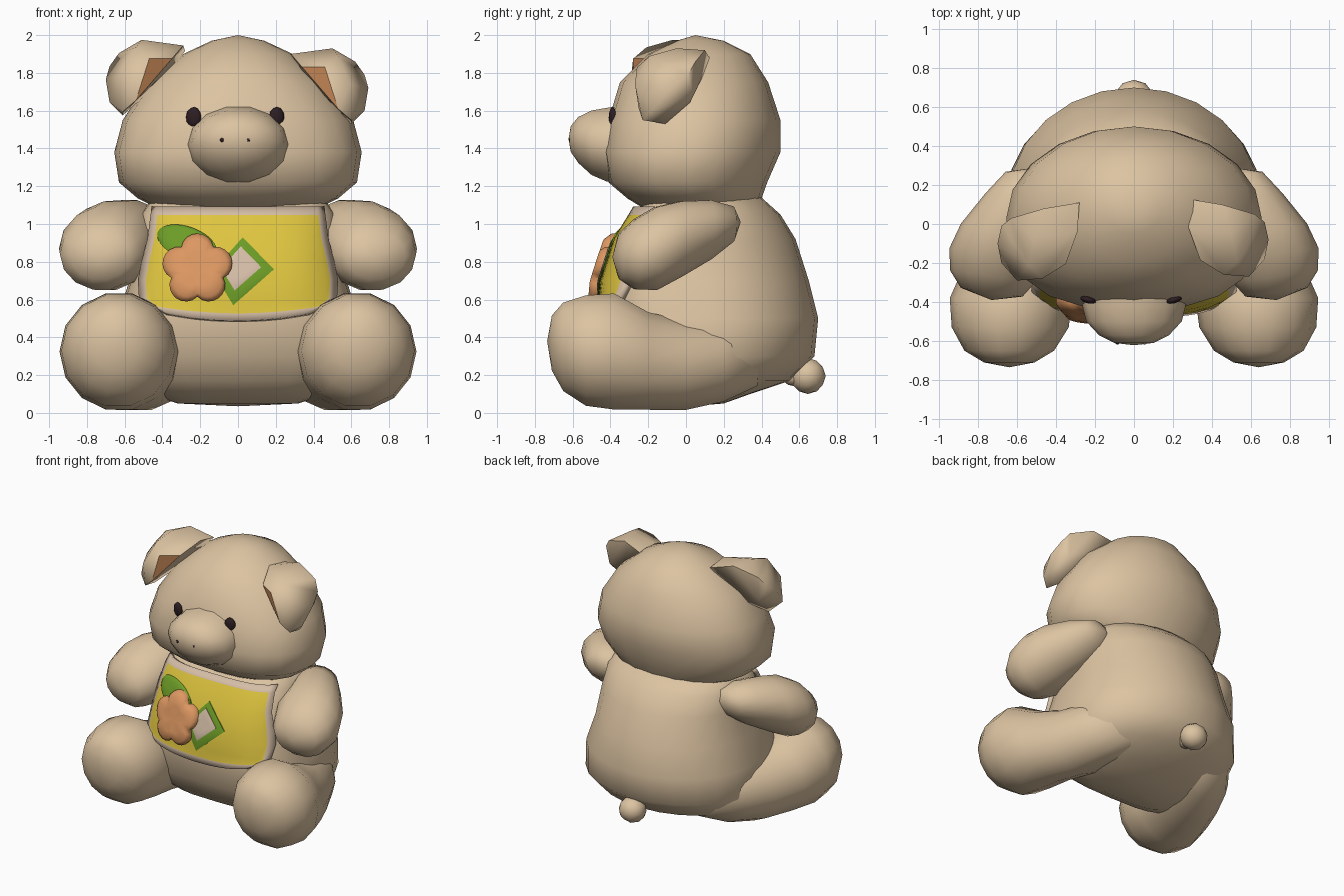
import bpy, bmesh
from math import sin, cos, pi, radians, copysign
from mathutils import Vector, Matrix

old = bpy.data.objects.get("Cube")
if old:
    bpy.data.objects.remove(old)


def material(name, r, g, b):
    m = bpy.data.materials.new(name)
    m.use_nodes = True
    m.diffuse_color = (r, g, b, 1)
    m.node_tree.nodes["Principled BSDF"].inputs["Base Color"].default_value = (r, g, b, 1)
    return m


TAN = material("tan plush", .72, .55, .36)
YELLOW = material("yellow cloth", .74, .56, .05)
TRIM = material("cream trim", .66, .51, .38)
ORANGE = material("orange felt", .72, .31, .12)
GREEN = material("green felt", .15, .33, .02)
DARK = material("dark brown", .026, .013, .016)


def finish(bm, name, *mats, angle=60):
    bmesh.ops.recalc_face_normals(bm, faces=bm.faces[:])
    me = bpy.data.meshes.new(name)
    bm.to_mesh(me)
    bm.free()
    for m in mats:
        me.materials.append(m)
    ob = bpy.data.objects.new(name, me)
    bpy.context.collection.objects.link(ob)
    bpy.ops.object.select_all(action='DESELECT')
    ob.select_set(True)
    bpy.context.view_layer.objects.active = ob
    bpy.ops.object.shade_smooth_by_angle(angle=radians(angle))
    return ob


def oval(centre, u, v, n, p=2):
    """Ring around centre; the half towards -v is squared off by exponent p."""
    pts = []
    for i in range(n):
        a = 2 * pi * i / n
        c, s = cos(a), sin(a)
        e = 2 / p if s < -1e-6 else 1
        pts.append(Vector(centre) + u * copysign(abs(c) ** e, c) + v * copysign(abs(s) ** e, s))
    return pts


def loft(name, start, rings, end, mat):
    """Skin the rings and close both ends at a point."""
    bm = bmesh.new()
    loops = [[bm.verts.new(p) for p in r] for r in rings]
    n = len(loops[0])
    a, b = bm.verts.new(start), bm.verts.new(end)
    for i in range(n):
        j = (i + 1) % n
        bm.faces.new((a, loops[0][j], loops[0][i]))
        bm.faces.new((b, loops[-1][i], loops[-1][j]))
        for lo, hi in zip(loops, loops[1:]):
            bm.faces.new((lo[i], lo[j], hi[j], hi[i]))
    return finish(bm, name, mat)


def ball(name, loc, size, mat, turn=0, detail=2):
    bm = bmesh.new()
    bmesh.ops.create_icosphere(bm, subdivisions=detail, radius=1)
    bm.transform(Matrix.Translation(loc) @ Matrix.Rotation(turn, 4, 'Z') @ Matrix.Diagonal((*size, 1)))
    return finish(bm, name, mat)


def stack(name, bottom, rows, top, n, fullness):
    """Upright form from rows of height, front y, back y and half width."""
    rings = [oval((0, (f + b) / 2, z), Vector((w, 0, 0)), Vector((0, (b - f) / 2, 0)), n, p)
             for (z, f, b, w), p in zip(rows, fullness)]
    return loft(name, bottom, rings, top, TAN)


# Body and head
BODY = [(.05, -.15, .2, .32), (.1, -.25, .34, .47), (.17, -.33, .55, .58), (.3, -.4, .68, .65),
        (.5, -.44, .7, .64), (.7, -.42, .65, .575), (.92, -.35, .58, .54),
        (1.05, -.27, .5, .52), (1.14, -.2, .4, .45)]
BULGE = 3.5
stack("body", (0, .03, .035), BODY, (0, .1, 1.18), 24, [BULGE] * len(BODY))
HEAD = [(1.08, -.22, .36, .42), (1.135, -.31, .4, .53), (1.22, -.41, .43, .63), (1.38, -.44, .5, .655),
        (1.55, -.41, .5, .61), (1.75, -.35, .435, .48), (1.9, -.2, .34, .29), (1.97, -.05, .2, .14)]
stack("head", (0, .1, 1.05), HEAD, (0, .05, 2), 20, [2.5, 2.6, 2.6, 2.6, 2.4, 2, 2, 2])

# Snout, nostrils, eyes and tail
X, Z = Vector((1, 0, 0)), Vector((0, 0, 1))
SNOUT = [(-.61, 1.45, .1, .07), (-.57, 1.445, .18, .125), (-.5, 1.43, .245, .175),
         (-.42, 1.42, .265, .2), (-.28, 1.42, .28, .22)]
loft("snout", (0, -.622, 1.45), [oval((0, y, z), X * w, Z * h, 14) for y, z, w, h in SNOUT],
     (0, -.2, 1.4), TAN)
for side, word in ((1, "left"), (-1, "right")):
    ball(word + "_eye", (side * .22 - .015, -.389, 1.565), (.042, .018, .055), DARK, side * .25)
    ball(word + "_nostril", (side * .07 - .015, -.608, 1.445), (.012, .012, .014), DARK, detail=1)
ball("tail", (0, .645, .195), (.1, .095, .095), TAN)
ball("tail_base", (0, .58, .2), (.06, .08, .06), TAN)

# Limbs: legs run along y and sink into the hips, arms follow a slanted spine
LEG = [(.64, -.71, .37, .13, .15), (.64, -.65, .35, .23, .24), (.635, -.53, .33, .3, .3),
       (.63, -.38, .325, .315, .315), (.59, -.2, .275, .275, .265), (.515, 0, .25, .26, .24),
       (.45, .2, .27, .235, .215), (.35, .38, .3, .19, .16)]
ARM = [(.53, .25, 1.0, .13, .095), (.575, .13, .97, .19, .16), (.66, -.03, .92, .23, .205),
       (.7, -.16, .87, .25, .225), (.725, -.27, .84, .22, .19), (.73, -.35, .83, .16, .125)]


def limb(name, side, start, stations, end, across):
    u = Vector((across[0] * side, across[1], 0))
    rings = [oval((side * x, y, z), u * w, Z * h, 14) for x, y, z, w, h in stations]
    flip = Vector((side, 1, 1))
    loft(name, Vector(start) * flip, rings, Vector(end) * flip, TAN)


# Ears: folded chunks with an orange inner face
EAR = [(.27, .13, 1.87), (.28, -.02, 1.9), (.45, .1, 1.92), (.5, -.05, 1.93), (.62, .05, 1.86),
       (.69, -.08, 1.72), (.67, -.18, 1.6), (.6, -.11, 1.53), (.6, -.23, 1.55), (.53, -.25, 1.61),
       (.46, -.26, 1.83), (.59, -.27, 1.74), (.53, -.19, 1.89), (.34, -.185, 1.83), (.33, 0, 1.8),
       (.5, .01, 1.62), (.62, .04, 1.68), (.67, .01, 1.79)]


def ear(name, side, shift):
    bm = bmesh.new()
    for x, y, z in EAR:
        bm.verts.new(Vector((side * x, y, z)) + Vector(shift))
    bmesh.ops.convex_hull(bm, input=bm.verts[:])
    bmesh.ops.delete(bm, geom=[v for v in bm.verts if not v.link_faces], context='VERTS')
    bmesh.ops.recalc_face_normals(bm, faces=bm.faces[:])
    bm.normal_update()
    for f in bm.faces:
        n = f.normal
        f.material_index = int(n.x * side < -.3 and n.y < -.6 and n.z < .2)
    # keep the fold crisp where the colours meet
    for e in bm.edges:
        e.smooth = len({f.material_index for f in e.link_faces}) == 1
    finish(bm, name, TAN, ORANGE, angle=75)


for side, word in ((1, "left"), (-1, "right")):
    limb(word + "_leg", side, (.64, -.735, .38), LEG, (.33, .42, .31), (1, 0))
    limb(word + "_arm", side, (.5, .29, 1.01), ARM, (.73, -.39, .825), (.99, .14))
    ear(word + "_ear", side, (0, 0, 0) if side > 0 else (-.01, -.02, .045))


def belly(x, z):
    """Front y of the body at x, z."""
    for lo, hi in zip(BODY, BODY[1:]):
        if z <= hi[0]:
            break
    t = min(1, (z - lo[0]) / (hi[0] - lo[0]))
    f, b, w = (lo[k] + (hi[k] - lo[k]) * t for k in (1, 2, 3))
    r = min(.98, abs(x) / w)
    return (f + b) / 2 - (b - f) / 2 * (1 - r ** BULGE) ** (1 / BULGE)


# Bib: cloth laid on the belly, with a raised border
ROWS = [(.485, .38), (.525, .46), (.6, .515), (.7, .52), (.8, .5), (.92, .47), (1.04, .455), (1.085, .45)]
COLS = [-1, -.92] + [i / 8 for i in range(-7, 8)] + [.92, 1]
bm = bmesh.new()
grid = []
for r, (z, w) in enumerate(ROWS):
    line = []
    for u in COLS:
        zz = z + (.04 * u * u if r < 2 else 0)
        lift = .024 if abs(u) == 1 or r in (0, len(ROWS) - 1) else .017
        line.append(bm.verts.new((u * w, belly(u * w, zz) - lift, zz)))
    grid.append(line)
for r in range(len(ROWS) - 1):
    for c in range(len(COLS) - 1):
        f = bm.faces.new((grid[r][c], grid[r][c + 1], grid[r + 1][c + 1], grid[r + 1][c]))
        f.material_index = int(r in (0, len(ROWS) - 2) or c in (0, len(COLS) - 2))
bib = finish(bm, "bib", YELLOW, TRIM)
mod = bib.modifiers.new("thickness", 'SOLIDIFY')
mod.thickness, mod.offset = .03, 0


def patch(name, centre, outline, base, puff, mat):
    """Appliqué following the belly, built from rings shrinking to the centre."""
    rings = []
    for scale, lift in ((1, 0), (1, .6), (.85, 1), (.5, 1)):
        ring = []
        for x, z in outline:
            px, pz = centre[0] + x * scale, centre[1] + z * scale
            ring.append(Vector((px, belly(px, pz) - base - puff * lift, pz)))
        rings.append(ring)
    cx, cz = centre
    mid = belly(cx, cz) - base
    loft(name, (cx, mid, cz), rings, (cx, mid - puff * .8, cz), mat)


def diamond(size):
    corners = [(0, .18), (.165, .01), (-.05, -.18), (-.16, 0)]
    return [((a[0] + (b[0] - a[0]) * k / 4) * size, (a[1] + (b[1] - a[1]) * k / 4) * size)
            for a, b in zip(corners, corners[1:] + corners[:1]) for k in range(4)]


# Appliqués on the bib
patch("diamond_frame", (.025, .75), diamond(1), .034, .009, GREEN)
patch("diamond_centre", (.015, .765), diamond(.65), .043, .006, TRIM)
ANGLES = [2 * pi * i / 40 for i in range(40)]
tilt = radians(-20)
patch("leaf", (-.27, .9),
      [(.165 * cos(a) * cos(tilt) - .085 * sin(a) * sin(tilt),
        .165 * cos(a) * sin(tilt) + .085 * sin(a) * cos(tilt)) for a in ANGLES], .034, .014, GREEN)
petal = [(a, .145 + .045 * abs(cos(2.5 * (a - pi / 2))) ** .8) for a in ANGLES]
patch("flower", (-.215, .76), [(r * cos(a), r * sin(a)) for a, r in petal], .034, .055, ORANGE)
